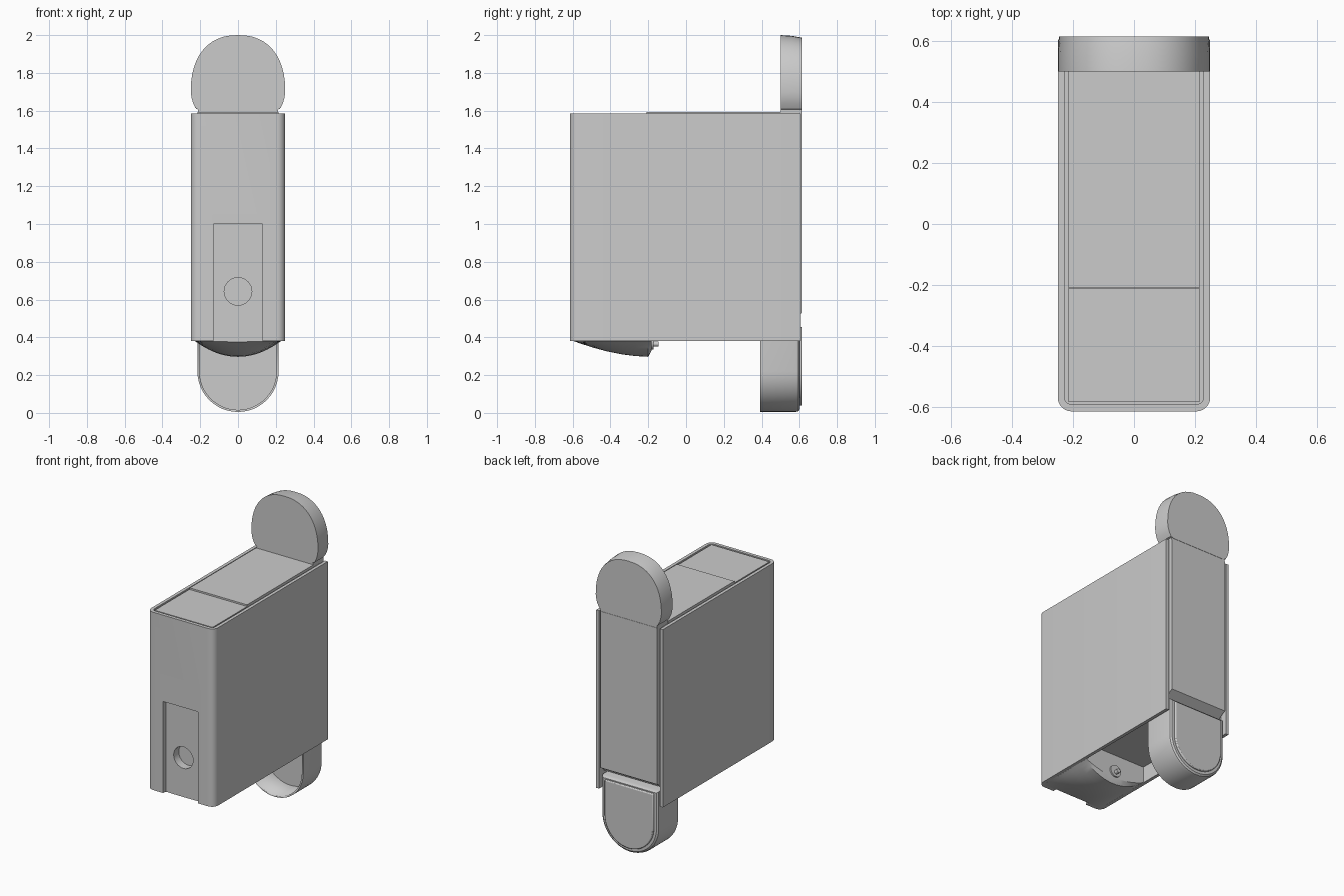
import bpy, bmesh, math
from math import sin, cos, pi

default = bpy.data.objects.get("Cube")
if default:
    bpy.data.objects.remove(default, do_unlink=True)


def loft(name, sections, smooth=True):
    """Skin matching closed loops and cap both ends."""
    bm = bmesh.new()
    rings = [[bm.verts.new(p) for p in s] for s in sections]
    n = len(rings[0])
    for a, b in zip(rings, rings[1:]):
        for i in range(n):
            j = (i + 1) % n
            bm.faces.new((a[i], a[j], b[j], b[i]))
    bm.faces.new(rings[0][::-1])
    bm.faces.new(rings[-1])
    bmesh.ops.recalc_face_normals(bm, faces=bm.faces)
    mesh = bpy.data.meshes.new(name)
    bm.to_mesh(mesh)
    bm.free()
    ob = bpy.data.objects.new(name, mesh)
    bpy.context.collection.objects.link(ob)
    if smooth:
        activate(ob)
        bpy.ops.object.shade_smooth_by_angle(angle=math.radians(30))
    return ob


def activate(ob):
    bpy.ops.object.select_all(action='DESELECT')
    ob.select_set(True)
    bpy.context.view_layer.objects.active = ob


def box(name, x, y, z):
    """Box centred in x with half width x and ranges y, z."""
    def ring(h):
        return [(-x, y[0], h), (x, y[0], h), (x, y[1], h), (-x, y[1], h)]
    return loft(name, [ring(z[0]), ring(z[1])], False)


def along_y(name, outline, *depths):
    return loft(name, [[(x, y, z) for x, z in outline] for y in depths])


def cylinder(name, r, y0, y1, z, sides=32):
    ring = [(r * cos(2 * pi * i / sides), z + r * sin(2 * pi * i / sides)) for i in range(sides)]
    return along_y(name, ring, y0, y1)


def cut(targets, cutter):
    for ob in targets:
        activate(ob)
        mod = ob.modifiers.new("cut", 'BOOLEAN')
        mod.operation, mod.solver, mod.object = 'DIFFERENCE', 'EXACT', cutter
        bpy.ops.object.modifier_apply(modifier=mod.name)
    bpy.data.objects.remove(cutter, do_unlink=True)


def bevel(ob, width, segments=2):
    activate(ob)
    mod = ob.modifiers.new("edge", 'BEVEL')
    mod.width, mod.segments = width, segments
    mod.limit_method, mod.angle_limit = 'ANGLE', math.radians(50)
    bpy.ops.object.modifier_apply(modifier=mod.name)


def u_shape(r, top, centre=0.22, steps=24):
    """Straight sides with a semicircular bottom."""
    arc = [(r * cos(pi + pi * i / steps), centre + r * sin(pi + pi * i / steps)) for i in range(steps + 1)]
    return [(-r, top)] + arc + [(r, top)]


# Sleeve: U-shaped shell, open at the back, top and bottom
BACK, FRONT = 0.605, -0.615


def corner(w, front, r, steps=6):
    """Right-hand half of a rounded U, from back to front."""
    pts = [(w, BACK)]
    for i in range(steps + 1):
        a = pi / 2 * i / steps
        pts.append((w - r + r * cos(a), front + r - r * sin(a)))
    return pts


def full_u(w, front, r):
    half = corner(w, front, r)
    return half + [(-x, y) for x, y in reversed(half)]


plan = full_u(0.25, FRONT, 0.045) + full_u(0.228, -0.592, 0.023)[::-1]
sleeve = loft("sleeve", [[(x, y, z) for x, y in plan] for z in (0.38, 1.585)])

# Inner housing and lid
housing = box("housing", 0.2279, (-0.5925, 0.56), (0.49, 1.575))
lid_front = box("lid_front", 0.217, (-0.582, -0.212), (1.57, 1.583))
lid_rear = box("lid_rear", 0.215, (-0.21, 0.5), (1.57, 1.593))

# Back panel with a sloped lower edge
side = [(0.55, 0.49), (0.615, 0.53), (0.615, 1.59), (0.55, 1.59)]
loft("back_panel", [[(x, y, z) for y, z in side] for x in (-0.212, 0.212)], False)

# Domed outlet under the front
stations = [(-0.592, 0.001), (-0.57, 0.009), (-0.5, 0.032), (-0.42, 0.054), (-0.34, 0.07),
            (-0.27, 0.079), (-0.2, 0.083), (-0.182, 0.05)]
sections = []
for y, drop in stations:
    xs = [-0.2275 + 0.455 * i / 20 for i in range(21)]
    arc = [(x, y, 0.38 - drop * (1 - (x / 0.2275) ** 2)) for x in xs]
    sections.append([(-0.2275, y, 0.495)] + arc + [(0.2275, y, 0.495)])
outlet = loft("outlet", sections)
cylinder("nozzle_collar", 0.04, -0.2, -0.172, 0.375, 24)
cylinder("nozzle", 0.014, -0.2, -0.145, 0.365, 16)

# Front recess and round sensor hole
cut([sleeve, housing, outlet], box("recess_cutter", 0.13, (-0.7, -0.585), (0.2, 1.0)))
cut([sleeve, housing], cylinder("hole_cutter", 0.073, -0.7, -0.53, 0.643))

# Cup: hollow shell open at the front with a raised pad behind
cup = along_y("cup", u_shape(0.215, 0.475), 0.392, 0.585)
bpy.data.objects.remove(cup, do_unlink=True)
outer = u_shape(0.215, 0.475)
rear = u_shape(0.2, 0.462)
cup = loft("cup", [[(x, y, z) for x, z in s] for s, y in
                   ((outer, 0.392), (outer, 0.58), (u_shape(0.211, 0.471), 0.594), (rear, 0.602))])
cut([cup], along_y("cup_cutter", u_shape(0.204, 0.465), 0.3, 0.565))
pad = along_y("cup_pad", u_shape(0.182, 0.455), 0.58, 0.615)
bevel(pad, 0.006)

# Paddle on top, tapering slightly to the back
half = [(0.2, 1.602), (0.222, 1.61), (0.238, 1.64), (0.246, 1.67)]
for i in range(13):
    a = pi / 2 * i / 12
    half.append((0.25 * cos(a) ** (2 / 2.3) if i < 12 else 0, 1.7 + 0.3 * sin(a) ** (2 / 2.3)))
outline = half + [(-x, z) for x, z in reversed(half[:-1])]
paddle = loft("paddle", [[(x * s, y, 1.6 + (z - 1.6) * t) for x, z in outline]
                         for y, s, t in ((0.5, 1, 1), (0.56, 1, 0.99), (0.615, 0.985, 0.965))])
box("paddle_base", 0.212, (0.5, 0.613), (1.57, 1.605))
